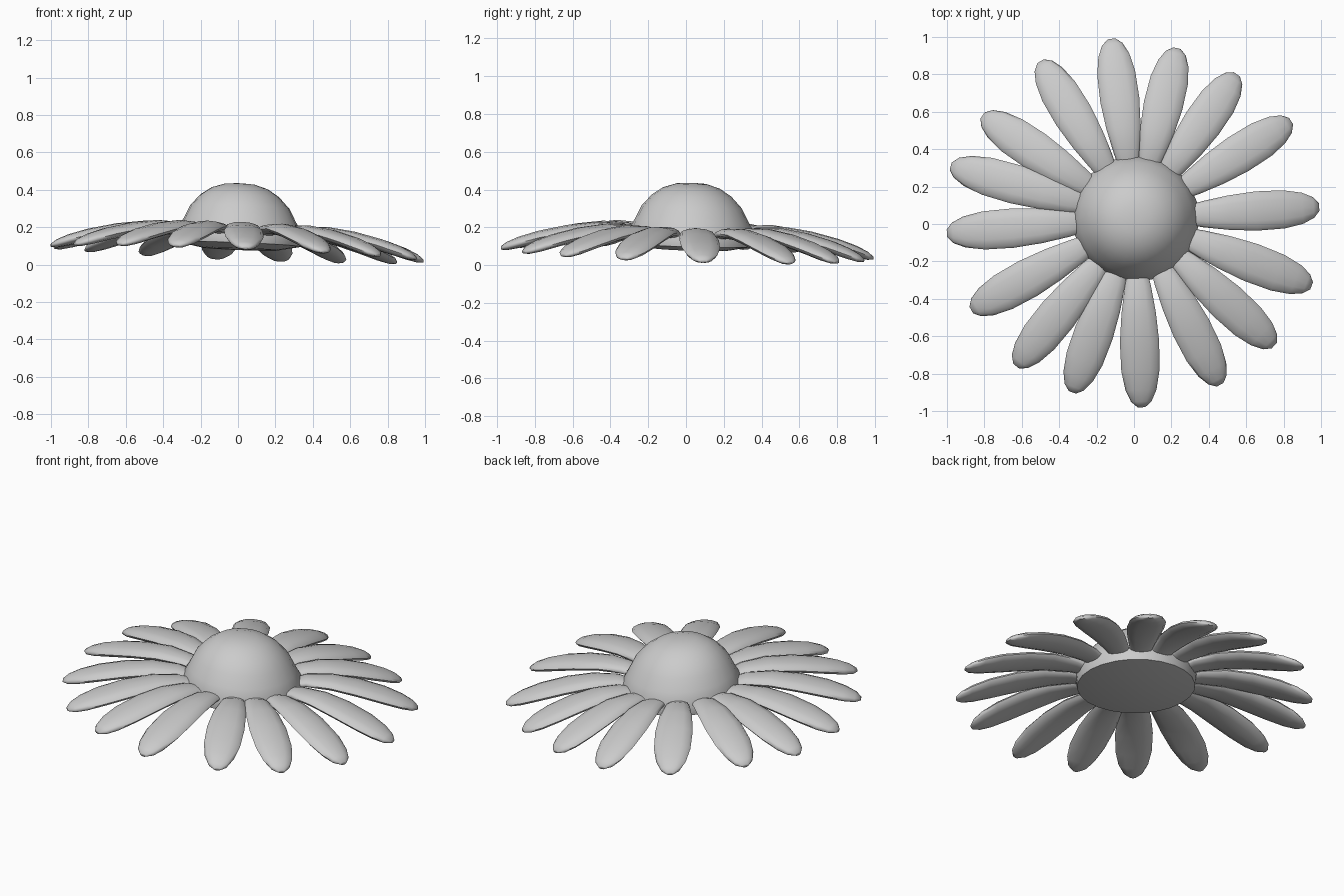
import bpy
import bmesh
from math import sin, cos, pi, atan2, hypot
from mathutils import Vector

cube = bpy.data.objects.get("Cube")
if cube:
    bpy.data.objects.remove(cube, do_unlink=True)

grey = bpy.data.materials.new("light grey")
grey.use_nodes = True
colour = (0.6, 0.6, 0.6, 1)
grey.diffuse_color = colour
grey.node_tree.nodes["Principled BSDF"].inputs["Base Color"].default_value = colour

CENTRE = Vector((0.01, 0.03, 0))


def place(p):
    """Move to the flower centre and lean the bloom towards its back left."""
    p = p + CENTRE
    p.z -= 0.04 * p.x + 0.03 * p.y
    return p


def loft(name, rings, sharp):
    """Skin equal-sized closed rings and close both ends."""
    bm = bmesh.new()
    loops = [[bm.verts.new(place(p)) for p in ring] for ring in rings]
    n = len(loops[0])
    for a, b in zip(loops, loops[1:]):
        for i in range(n):
            j = (i + 1) % n
            bm.faces.new((a[i], a[j], b[j], b[i]))
    bm.faces.new(loops[0][::-1])
    bm.faces.new(loops[-1])
    bmesh.ops.recalc_face_normals(bm, faces=bm.faces)
    mesh = bpy.data.meshes.new(name)
    bm.to_mesh(mesh)
    bm.free()
    mesh.materials.append(grey)
    obj = bpy.data.objects.new(name, mesh)
    bpy.context.collection.objects.link(obj)
    bpy.ops.object.select_all(action='DESELECT')
    obj.select_set(True)
    bpy.context.view_layer.objects.active = obj
    bpy.ops.object.shade_smooth_by_angle(angle=sharp)
    return obj


# Domed flower centre with a flat underside: radius, height
dome = [(0.02, 0.08), (0.2, 0.085), (0.33, 0.11), (0.338, 0.17), (0.3, 0.24),
        (0.265, 0.31), (0.21, 0.37), (0.15, 0.41), (0.08, 0.432), (0.02, 0.436)]
SIDES = 24
loft("flower_centre",
     [[Vector((r * cos(2 * pi * i / SIDES), r * sin(2 * pi * i / SIDES), z))
       for i in range(SIDES)] for r, z in dome], 0.8)

# Petal outline along its length: radius, height, half width, half thickness
outline = [(0.27, 0.165, 0.05, 0.02), (0.36, 0.185, 0.07, 0.027),
           (0.5, 0.185, 0.092, 0.031), (0.65, 0.162, 0.105, 0.033),
           (0.8, 0.126, 0.102, 0.033), (0.9, 0.095, 0.083, 0.03),
           (0.96, 0.074, 0.055, 0.022), (0.99, 0.063, 0.02, 0.009)]

# Where each petal ends, anticlockwise from the left
tips = [(0.99, 0.09), (0.95, -0.33), (0.75, -0.65), (0.46, -0.86),
        (0.04, -0.98), (-0.33, -0.9), (-0.63, -0.76), (-0.87, -0.46),
        (-1.0, -0.05), (-0.98, 0.31), (-0.81, 0.58), (-0.5, 0.87),
        (-0.12, 0.99), (0.23, 0.94), (0.55, 0.8), (0.84, 0.55)]

for k, (tx, ty) in enumerate(tips):
    dx, dy = tx - CENTRE.x, ty - CENTRE.y
    angle, reach = atan2(dy, dx), hypot(dx, dy)
    out = Vector((cos(angle), sin(angle), 0))
    side = Vector((-out.y, out.x, 0))
    rings = []
    for r, z, w, h in outline:
        r = 0.27 + (r - 0.27) * (reach - 0.27) / 0.72
        ring = []
        for i in range(12):
            a = 2 * pi * i / 12
            ring.append(out * r + side * w * cos(a) + Vector((0, 0, z + h * sin(a))))
        rings.append(ring)
    loft(f"petal_{k + 1}", rings, 1.2)
